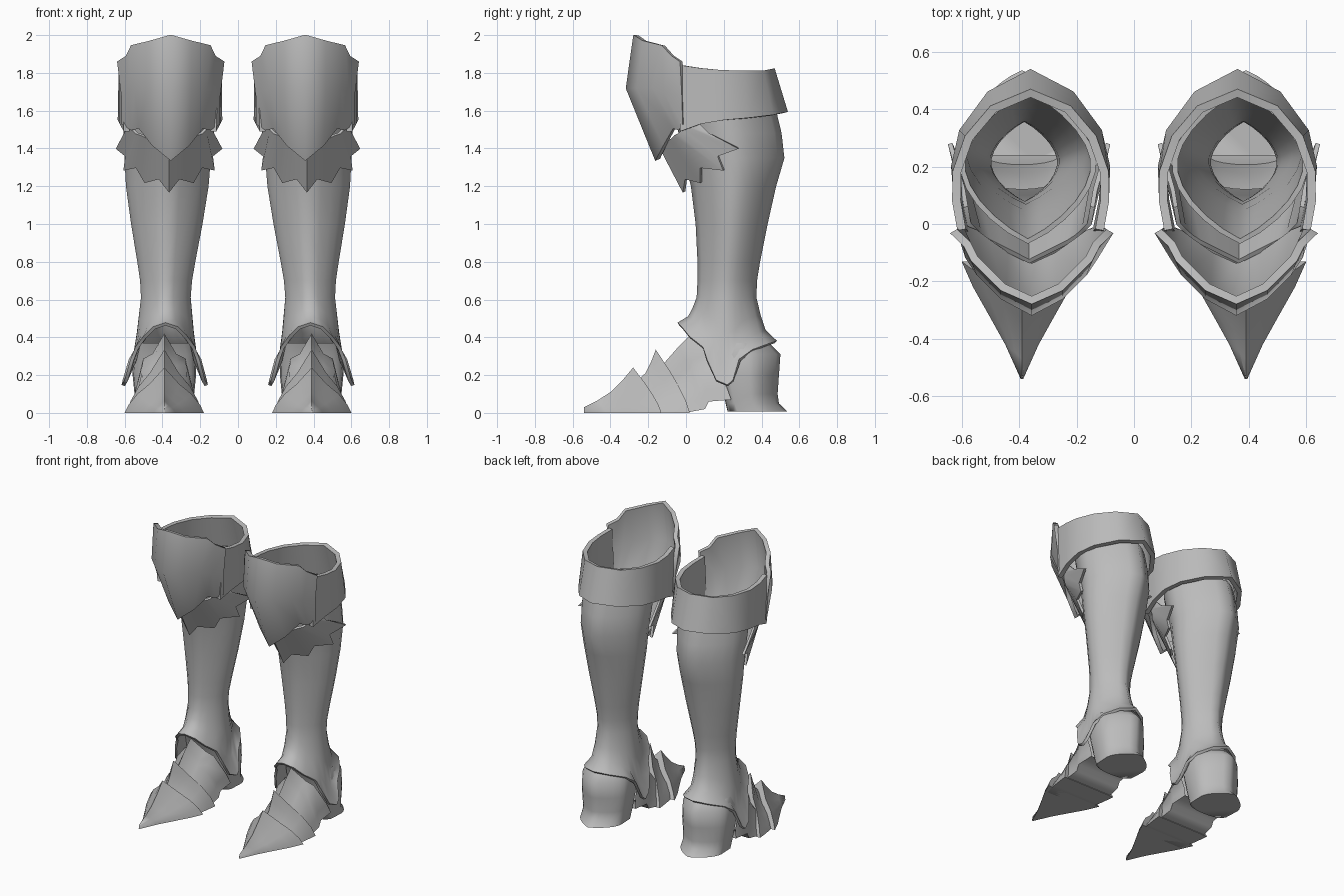
import bpy, bmesh, math
from mathutils import Vector

if "Cube" in bpy.data.objects:
    bpy.data.objects.remove(bpy.data.objects["Cube"])

steel = bpy.data.materials.new("steel_grey")
steel.diffuse_color = (0.5, 0.5, 0.5, 1)
steel.use_nodes = True
steel.node_tree.nodes["Principled BSDF"].inputs["Base Color"].default_value = steel.diffuse_color


def loft(name, rows, cyclic=False, cap_start=False, cap_end=False, thick=0, angle=75):
    """Skin equal-length rows of points, thicken, and mirror to the other boot."""
    bm = bmesh.new()
    vs = [[bm.verts.new(p) for p in row] for row in rows]
    n = len(rows[0])
    for a, b in zip(vs, vs[1:]):
        for i in range(n if cyclic else n - 1):
            j = (i + 1) % n
            bm.faces.new((a[i], a[j], b[j], b[i]))
    if cap_start:
        bm.faces.new(vs[0])
    if cap_end:
        bm.faces.new(vs[-1])
    bmesh.ops.remove_doubles(bm, verts=bm.verts, dist=0.0005)
    bmesh.ops.recalc_face_normals(bm, faces=bm.faces)
    me = bpy.data.meshes.new(name)
    bm.to_mesh(me)
    bm.free()
    me.materials.append(steel)
    ob = bpy.data.objects.new(name, me)
    bpy.context.collection.objects.link(ob)
    if thick:
        sol = ob.modifiers.new("thickness", 'SOLIDIFY')
        sol.thickness = thick
        sol.offset = 0
    ob.modifiers.new("other_boot", 'MIRROR').use_mirror_merge = False
    bpy.ops.object.select_all(action='DESELECT')
    ob.select_set(True)
    bpy.context.view_layer.objects.active = ob
    bpy.ops.object.convert(target='MESH')
    bpy.ops.object.shade_smooth_by_angle(angle=math.radians(angle))
    return ob


def plate(name, cols, cx, lean=0, **kw):
    """Symmetric plate from columns listed from its centre line outward."""
    left = [[(cx + lean * z - x, y, z) for x, y, z in c] for c in cols[:0:-1]]
    right = [[(cx + lean * z + x, y, z) for x, y, z in c] for c in cols]
    return loft(name, left + right, **kw)


def ridge_point(t, cx, a, y0, y1, z):
    """Point on an oval with a ridge at front (t=0) and back (t=pi)."""
    s, c = math.sin(t), math.cos(t)
    y = max(0, 1 - abs(s) ** 1.15) ** .55 * math.copysign(1, c)
    return (cx + a * s, (y0 + y1) / 2 - y * (y1 - y0) / 2, z)


# Greave: shin tube (z, half width, front y, back y) flaring to a scalloped ankle edge
shin = [(1.60, .228, -.06, .468), (1.48, .228, -.03, .497), (1.35, .222, 0, .512),
        (1.20, .212, .035, .468), (1.00, .182, .06, .423), (.80, .146, .07, .383),
        (.70, .130, .07, .367), (.61, .124, .065, .364)]
edge = [(0, -.04, .47), (.06, -.02, .45), (.11, .02, .40), (.15, .09, .345),
        (.175, .11, .28), (.205, .16, .17), (.22, .22, .145), (.215, .25, .17),
        (.185, .285, .28), (.155, .35, .33), (.09, .43, .36), (0, .475, .375)]
cols = []
for i, e in enumerate(edge):
    t = math.pi * i / 11
    col = [ridge_point(t, 0, a, y0, y1, z) for z, a, y0, y1 in shin]
    top, e = Vector(col[-1]), Vector(e)
    for f, g in ((.2, .4), (.45, .75), (1, 1)):
        p = top.lerp(e, f)
        p.z = top.z + (e.z - top.z) * g
        col.append(tuple(p))
    cols.append(col)
plate("greave", cols, .39, lean=-.013, thick=.018)

# Knee cuff wrapping the back and sides
cuff = [((0, .455, 1.82), (0, .525, 1.59)), ((.13, .40, 1.81), (.14, .45, 1.575)),
        ((.215, .30, 1.81), (.235, .32, 1.56)), ((.257, .18, 1.815), (.262, .2, 1.55)),
        ((.258, .08, 1.825), (.252, .08, 1.53)), ((.24, -.02, 1.84), (.23, -.03, 1.49))]
plate("knee_cuff", cuff, .36, thick=.03)

# Knee plate: top, middle, lower points of each column
knee = [((0, -.265, 2.0), (0, -.305, 1.72), (0, -.15, 1.34)),
        ((.10, -.22, 1.97), (.10, -.25, 1.72), (.09, -.11, 1.42)),
        ((.20, -.12, 1.945), (.18, -.17, 1.72), (.16, -.06, 1.51)),
        ((.225, -.07, 1.89), (.22, -.11, 1.70), (.20, -.03, 1.50)),
        ((.272, -.025, 1.86), (.25, -.015, 1.68), (.248, -.01, 1.53))]
plate("knee_plate", knee, .356, thick=.028)

# Spiked fan plate beneath the knee
fan = [((0, -.13, 1.40), (0, -.01, 1.17)), ((.06, -.10, 1.43), (.05, 0, 1.24)),
       ((.10, -.08, 1.45), (.125, .08, 1.22)), ((.14, -.06, 1.47), (.17, .08, 1.30)),
       ((.17, -.04, 1.48), (.235, .20, 1.285)), ((.19, -.02, 1.50), (.225, .17, 1.36)),
       ((.21, 0, 1.52), (.275, .28, 1.40)), ((.22, .06, 1.54), (.23, .12, 1.48))]
plate("knee_fan", fan, .365, thick=.016, angle=40)


def arch(yb, yt, w, h, zb=0, full=.45):
    """Pointed arch section leaning from base y to top y, closed along the sole."""
    half = [(1, 0), (.9, .18), (.68, full - .03), (.38, .5 + full * .3), (0, 1)]
    pts = [(w * x, yb + (yt - yb) * f ** 1.3, zb + (h - zb) * f) for x, f in half]
    return [(.39 + x, y, z) for x, y, z in pts] + [(.39 - x, y, z) for x, y, z in pts[-2::-1]]


# Toe cap and overlapping foot plates
loft("toe_cap", [arch(-.54, -.54, .004, .03), arch(-.42, -.47, .058, .065),
                 arch(-.33, -.40, .108, .11), arch(-.22, -.33, .17, .18),
                 arch(-.13, -.28, .21, .24)],
     cyclic=True, cap_start=True, cap_end=True)
loft("middle_foot_plate", [arch(-.20, -.27, .16, .16), arch(-.10, -.215, .185, .21),
                           arch(-.03, -.185, .195, .27), arch(.02, -.16, .20, .335)],
     cyclic=True, cap_start=True, cap_end=True)
loft("instep", [arch(-.06, -.17, .17, .20, 0, .55), arch(.02, -.11, .175, .27, .005, .6),
                arch(.10, -.04, .17, .35, .02, .65), arch(.12, -.015, .17, .375, .06, .65),
                arch(.24, .03, .165, .42, .07, .65)], cyclic=True)

# Heel: flat front, ridged back
heel = [(.008, .22, .535, .15), (.05, .21, .492, .152), (.10, .20, .485, .158),
        (.20, .18, .492, .168), (.31, .15, .50, .165), (.37, .12, .44, .145)]
rings = []
for z, y0, y1, a in heel:
    ring = []
    for i in range(24):
        t = math.tau * i / 24
        x, y, _ = ridge_point(t, .39, a, y0, y1, z)
        if math.cos(t) > 0.01:
            y = (y0 + y1) / 2 - (y1 - y0) / 2 * math.cos(t) ** .3
        ring.append((x, y, z))
    rings.append(ring)
loft("heel", rings, cyclic=True, cap_start=True)
